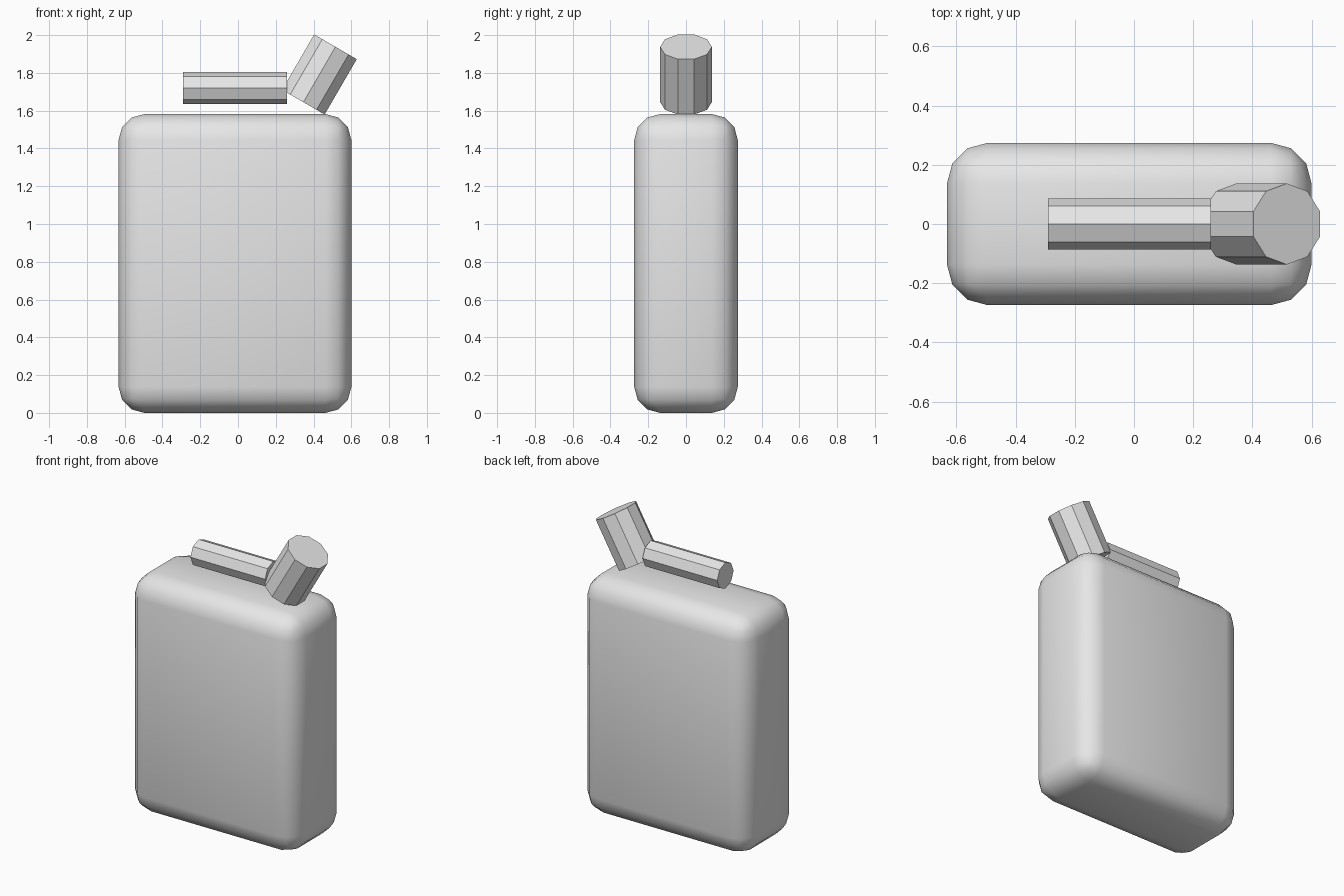
import bpy
import bmesh
from math import cos, sin, pi
from mathutils import Vector

cube = bpy.data.objects.get("Cube")
if cube:
    bpy.data.objects.remove(cube, do_unlink=True)

grey = bpy.data.materials.new("plain_grey")
grey.use_nodes = True
colour = (0.8, 0.8, 0.8, 1)
grey.diffuse_color = colour
for node in grey.node_tree.nodes:
    if node.type == 'BSDF_PRINCIPLED':
        node.inputs["Base Color"].default_value = colour


def add_part(name, bm, smooth=False):
    bmesh.ops.recalc_face_normals(bm, faces=bm.faces)
    for face in bm.faces:
        face.smooth = smooth
    mesh = bpy.data.meshes.new(name)
    bm.to_mesh(mesh)
    bm.free()
    mesh.materials.append(grey)
    part = bpy.data.objects.new(name, mesh)
    bpy.context.collection.objects.link(part)
    return part


def prism(name, start, end, radius, sides):
    """Closed prism from start to end, with a corner pointing along y."""
    start, end = Vector(start), Vector(end)
    across = Vector((0, 1, 0))
    up = (end - start).normalized().cross(across)
    bm = bmesh.new()
    rings = []
    for centre in (start, end):
        angles = [2 * pi * i / sides for i in range(sides)]
        rings.append([bm.verts.new(centre + radius * (cos(a) * across + sin(a) * up))
                      for a in angles])
    low, high = rings
    bm.faces.new(low)
    bm.faces.new(high)
    for i in range(sides):
        j = (i + 1) % sides
        bm.faces.new((low[i], low[j], high[j], high[i]))
    return add_part(name, bm)


# Can body: a box with rounded edges
bm = bmesh.new()
bmesh.ops.create_cube(bm, size=1)
bmesh.ops.scale(bm, vec=(1.232, 0.548, 1.582), verts=bm.verts)
bmesh.ops.translate(bm, vec=(-0.016, 0, 0.791), verts=bm.verts)
bmesh.ops.bevel(bm, geom=bm.edges[:], offset=0.137, segments=3,
                profile=0.5, affect='EDGES')
add_part("can_body", bm, smooth=True)

# Carry handle and slanted spout
prism("handle", (-0.29, 0, 1.72), (0.26, 0, 1.72), 0.086, 8)
prism("spout", (0.346, 0, 1.645), (0.516, 0, 1.938), 0.137, 10)
